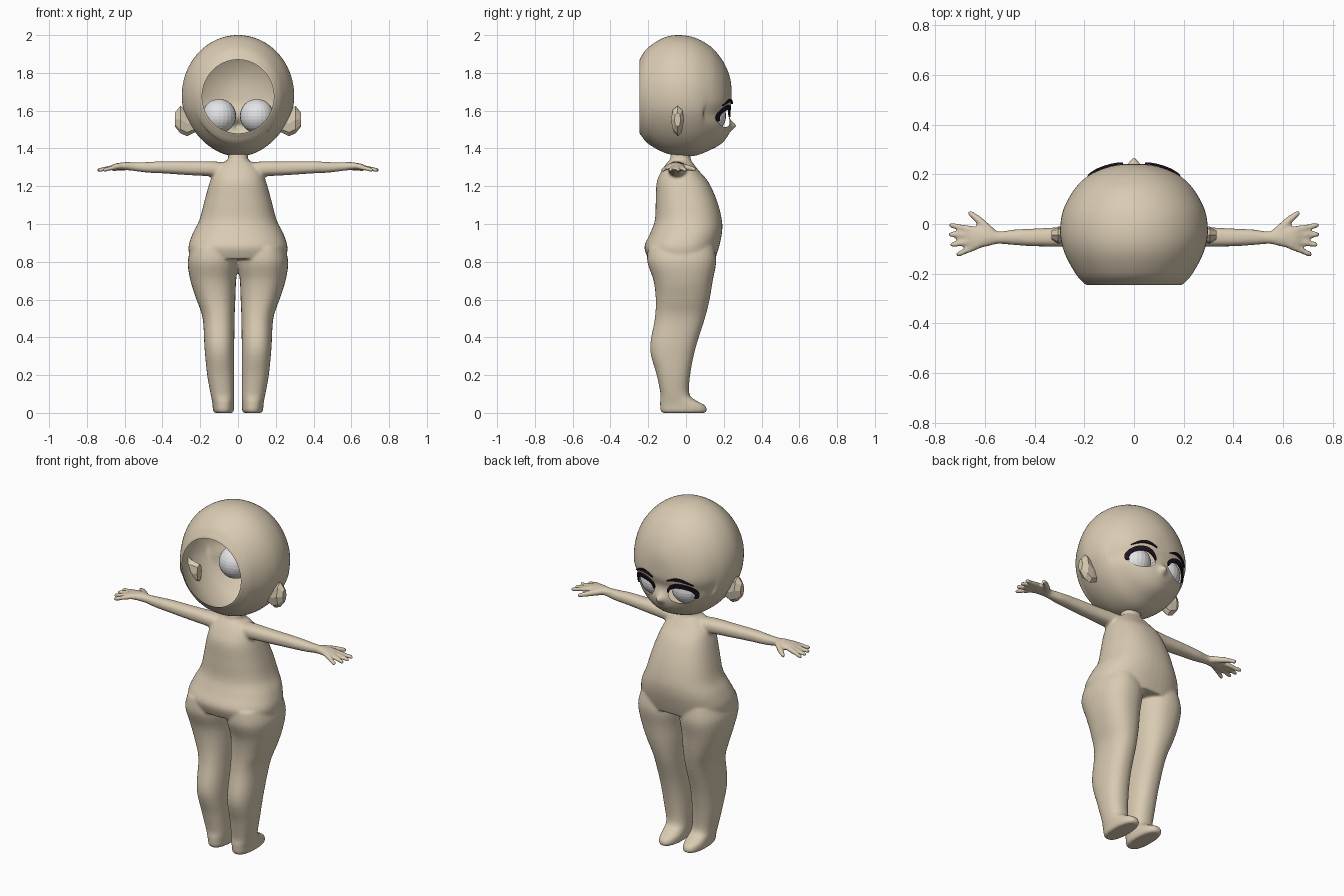
import bpy, bmesh
from math import sin, cos, pi, exp, radians
from mathutils import Vector
from mathutils.bvhtree import BVHTree

cube = bpy.data.objects.get("Cube")
if cube:
    bpy.data.objects.remove(cube, do_unlink=True)


def material(name, r, g, b):
    m = bpy.data.materials.new(name)
    m.use_nodes = True
    m.diffuse_color = (r, g, b, 1)
    m.node_tree.nodes["Principled BSDF"].inputs["Base Color"].default_value = (r, g, b, 1)
    return m


SKIN = material("beige skin", 0.70, 0.60, 0.45)
EYE = material("eye white", 0.78, 0.78, 0.80)
LASH = material("dark lash", 0.014, 0.006, 0.014)


def finish(name, bm, mat, smooth=True, mirror=False):
    mesh = bpy.data.meshes.new(name)
    bm.to_mesh(mesh)
    bm.free()
    ob = bpy.data.objects.new(name, mesh)
    bpy.context.collection.objects.link(ob)
    mesh.materials.append(mat)
    if smooth:
        mesh.shade_smooth()
    if mirror:
        ob.modifiers.new("mirror", 'MIRROR')
    return ob


def refine(rows, steps):
    """Catmull-Rom resampling of the section rows."""
    out = []
    for i in range(len(rows) - 1):
        p = [rows[max(i - 1, 0)], rows[i], rows[i + 1], rows[min(i + 2, len(rows) - 1)]]
        for k in range(steps):
            t = k / steps
            out.append([0.5 * (2 * b + (c - a) * t + (2 * a - 5 * b + 4 * c - d) * t * t
                               + (3 * b - a - 3 * c + d) * t ** 3) for a, b, c, d in zip(*p)])
    return out + [rows[-1]]


def loft(bm, axis, rows, n=32, power=2.0, side=1, cap_start=True):
    """Rows hold: position on the axis, then low/high extents on the other two axes."""
    u, v = [k for k in range(3) if k != axis]
    rings = []
    for t, u0, u1, v0, v1 in rows:
        ring = []
        for k in range(n):
            a = 2 * pi * k / n
            c, s = [abs(q) ** (2 / power) * (1 if q > 0 else -1) for q in (cos(a), sin(a))]
            co = [0, 0, 0]
            co[axis] = t
            co[u] = (u0 + u1) / 2 + c * (u1 - u0) / 2
            co[v] = (v0 + v1) / 2 + s * (v1 - v0) / 2
            ring.append(bm.verts.new((co[0] * side, co[1], co[2])))
        rings.append(ring)
    for r, q in zip(rings, rings[1:]):
        for k in range(n):
            bm.faces.new((r[k], r[(k + 1) % n], q[(k + 1) % n], q[k]))
    if cap_start:
        bm.faces.new(rings[0])
    bm.faces.new(rings[-1])


def beads(bm, start, end, r0, r1, side, count=14):
    """Tapered rounded rod made of overlapping balls, fused later."""
    a, b = Vector(start), Vector(end)
    for k in range(count):
        t = k / (count - 1)
        p = a.lerp(b, t)
        made = bmesh.ops.create_icosphere(bm, subdivisions=2, radius=r0 + (r1 - r0) * t)
        bmesh.ops.translate(bm, verts=made["verts"], vec=(p.x * side, p.y, p.z))


# Body: torso, legs, arms and hands fused into one skin
torso = [(0.815, -0.255, 0.255, -0.20, 0.155), (0.88, -0.262, 0.262, -0.22, 0.175),
         (0.95, -0.24, 0.24, -0.19, 0.19), (1.02, -0.205, 0.205, -0.165, 0.19),
         (1.12, -0.178, 0.178, -0.16, 0.165), (1.22, -0.15, 0.15, -0.155, 0.12),
         (1.28, -0.125, 0.125, -0.13, 0.07), (1.325, -0.08, 0.08, -0.10, 0.035),
         (1.34, -0.055, 0.055, -0.085, 0.025), (1.375, -0.052, 0.052, -0.08, 0.025)]
leg = [(0.0, 0.03, 0.125, -0.125, 0.10), (0.012, 0.022, 0.132, -0.135, 0.112),
       (0.04, 0.02, 0.135, -0.137, 0.10), (0.065, 0.02, 0.138, -0.137, 0.055),
       (0.10, 0.02, 0.145, -0.135, 0.018), (0.20, 0.02, 0.163, -0.155, 0.022),
       (0.34, 0.02, 0.177, -0.19, 0.05), (0.50, 0.018, 0.187, -0.165, 0.10),
       (0.60, 0.014, 0.22, -0.16, 0.125), (0.70, 0.01, 0.252, -0.172, 0.142),
       (0.80, 0.0, 0.266, -0.205, 0.16), (0.88, 0.02, 0.245, -0.20, 0.15)]
arm = [(0.06, -0.09, 0.01, 1.24, 1.325), (0.14, -0.095, 0.0, 1.252, 1.332),
       (0.25, -0.092, -0.01, 1.258, 1.332), (0.40, -0.09, -0.018, 1.268, 1.332),
       (0.48, -0.085, -0.022, 1.272, 1.328), (0.545, -0.08, -0.03, 1.28, 1.326),
       (0.59, -0.09, -0.02, 1.285, 1.328), (0.64, -0.10, -0.012, 1.288, 1.322),
       (0.665, -0.095, -0.02, 1.292, 1.315)]
fingers = [(0.735, -0.005), (0.737, -0.042), (0.732, -0.083), (0.708, -0.122)]

bm = bmesh.new()
loft(bm, 2, refine(torso, 5), 48, 2.3)
for s in (1, -1):
    loft(bm, 2, refine(leg, 5), 32, 2.3, s)
    loft(bm, 0, refine(arm, 5), 24, 2.3, s)
    for i, (tx, ty) in enumerate(fingers):
        beads(bm, (0.63, -0.025 - 0.021 * i, 1.306), (tx, ty, 1.286), 0.015, 0.012, s)
    beads(bm, (0.57, -0.04, 1.305), (0.62, 0.012, 1.298), 0.021, 0.017, s)
    beads(bm, (0.62, 0.012, 1.298), (0.66, 0.044, 1.29), 0.017, 0.012, s)
bmesh.ops.recalc_face_normals(bm, faces=bm.faces)
body = finish("body", bm, SKIN)
fuse = body.modifiers.new("fuse", 'REMESH')
fuse.mode = 'VOXEL'
fuse.voxel_size = 0.008
fuse.use_smooth_shade = True
soften = body.modifiers.new("soften", 'SMOOTH')
soften.factor = 0.5
soften.iterations = 5

# Head: open shell lofted from the round rear opening to the face
head = [(-0.245, 0.19, 1.48, 1.87), (-0.235, 0.205, 1.465, 1.89), (-0.20, 0.235, 1.425, 1.935),
        (-0.12, 0.278, 1.38, 1.985), (-0.04, 0.297, 1.36, 2.0), (0.05, 0.287, 1.362, 1.985),
        (0.13, 0.247, 1.393, 1.94), (0.18, 0.203, 1.42, 1.885), (0.21, 0.157, 1.45, 1.835),
        (0.23, 0.105, 1.485, 1.785), (0.24, 0.055, 1.54, 1.73), (0.243, 0.008, 1.625, 1.64)]
bm = bmesh.new()
loft(bm, 1, refine([(y, -w, w, lo, hi) for y, w, lo, hi in head], 6), 96, 2.0, cap_start=False)
for v in bm.verts:
    x, y, z = v.co
    if y > -0.2:
        v.co.x *= 1 - 0.10 * max(0, (1.6 - z) / 0.24)      # narrower jaw
    if y > 0.1:
        v.co.y -= 0.016 * exp(-((z - 1.585) / 0.04) ** 2)   # eye line hollow
        v.co.y += 0.028 * exp(-(x / 0.022) ** 2 - ((z - 1.52) / 0.022) ** 2)  # nose
bmesh.ops.recalc_face_normals(bm, faces=bm.faces)
face = BVHTree.FromBMesh(bm)


def on_face(x, z, lift=0.0):
    hit = face.ray_cast(Vector((x, 1, z)), Vector((0, -1, 0)))[0]
    return Vector((x, (hit.y if hit else 0.15) + lift, z))


# Eye openings: remove the inside, then snap the rim to an ellipse
EX, EZ, EA, EB = 0.115, 1.56, 0.07, 0.047


def ellipse(co):
    return (((abs(co.x) - EX) / EA) ** 2 + ((co.z - EZ) / EB) ** 2) ** 0.5


bmesh.ops.delete(bm, geom=[v for v in bm.verts if v.co.y > 0.05 and ellipse(v.co) < 1],
                 context='VERTS')
for v in bm.verts:
    if v.is_boundary and v.co.y > 0.05:
        e = ellipse(v.co)
        sx = 1 if v.co.x > 0 else -1
        v.co = on_face(sx * (EX + (abs(v.co.x) - EX) / e), EZ + (v.co.z - EZ) / e)
finish("head", bm, SKIN)

# Eyeballs
bm = bmesh.new()
bmesh.ops.create_uvsphere(bm, u_segments=24, v_segments=16, radius=0.09)
bmesh.ops.translate(bm, verts=bm.verts, vec=(0.1, 0.122, 1.572))
finish("eyeballs", bm, EYE, False, True)

# Ears: faceted lobes
bm = bmesh.new()
loft(bm, 0, [(0.22, -0.065, -0.02, 1.49, 1.59), (0.27, -0.07, -0.015, 1.465, 1.60),
             (0.305, -0.08, -0.01, 1.48, 1.625), (0.333, -0.062, -0.028, 1.515, 1.59)], 8)
bmesh.ops.recalc_face_normals(bm, faces=bm.faces)
finish("ears", bm, SKIN, False, True)


def ribbon(name, path):
    """Thin tapered plate lying on the face; path gives x, z low, x, z high."""
    bm = bmesh.new()
    pairs = [(bm.verts.new(on_face(a, b, 0.006)), bm.verts.new(on_face(c, d, 0.006)))
             for a, b, c, d in path]
    for p, q in zip(pairs, pairs[1:]):
        bm.faces.new((p[0], p[1], q[1], q[0]))
    bmesh.ops.recalc_face_normals(bm, faces=bm.faces)
    ob = finish(name, bm, LASH, False, True)
    thick = ob.modifiers.new("thickness", 'SOLIDIFY')
    thick.thickness = 0.008
    thick.offset = 0


# Upper lashes follow the opening, thicker toward the outer corner
lash, brow = [], []
for k in range(25):
    t = k / 24
    a = radians(172 - 190 * t)
    w = 0.004 + 0.018 * sin(pi * min(1, t * 0.95)) ** 0.7
    lash.append((EX + (EA - 0.003) * cos(a), EZ + (EB - 0.003) * sin(a),
                 EX + (EA + w) * cos(a), EZ + (EB + w) * sin(a)))
    x = 0.045 + 0.14 * t
    z = 1.638 - 0.012 * t + 0.022 * sin(pi * t)
    h = 0.002 + 0.006 * sin(pi * t)
    brow.append((x, z - h, x, z + h))
ribbon("upper_lashes", lash)
ribbon("eyebrows", brow)
